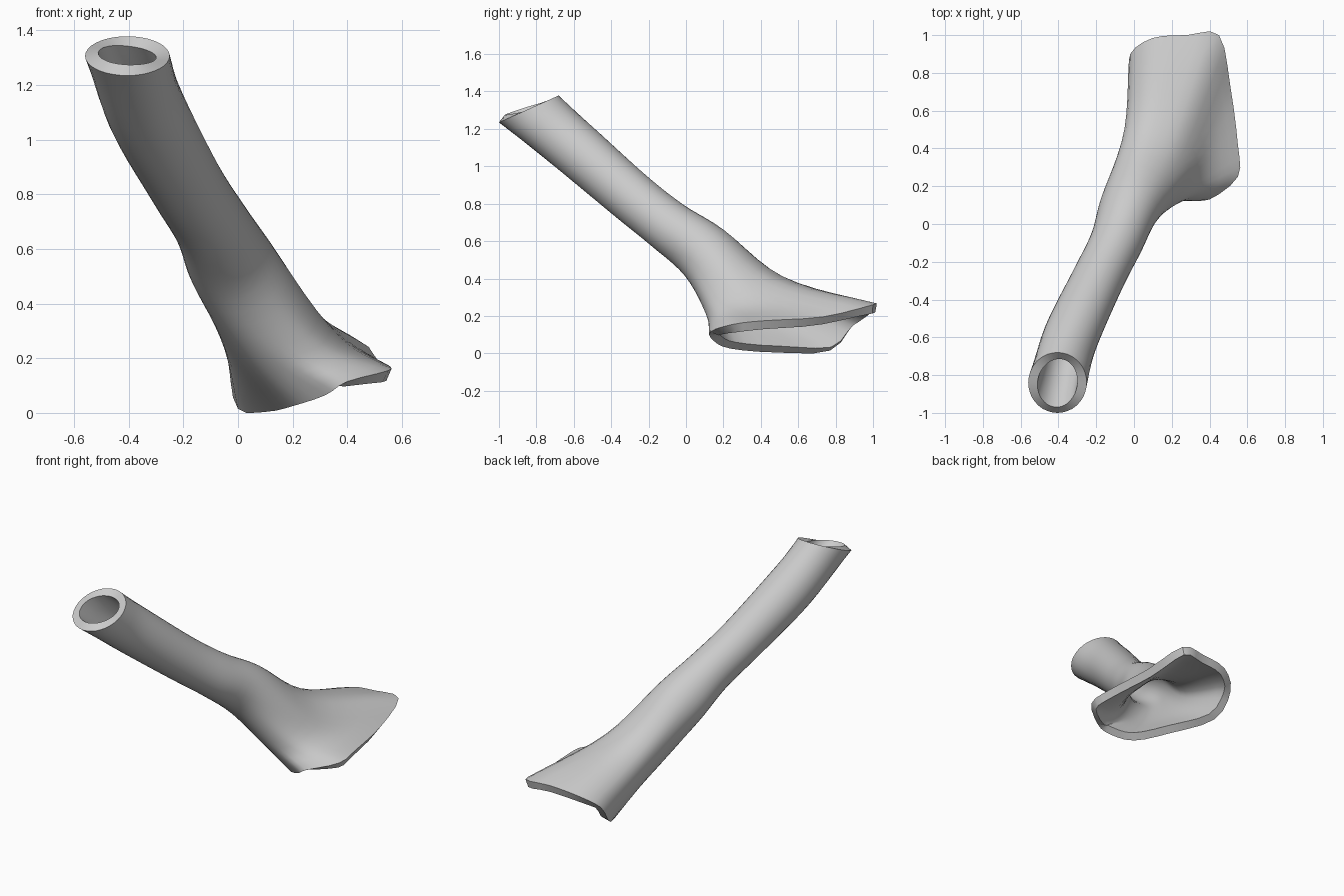
import bpy, bmesh, math
from mathutils import Vector

if "Cube" in bpy.data.objects:
    bpy.data.objects.remove(bpy.data.objects["Cube"])

SIDES = 12
AXIS = Vector((.31, .74, -.60)).normalized()
RIGHT = AXIS.cross(Vector((0, 0, 1))).normalized()
RIGHT = RIGHT if RIGHT.x > 0 else -RIGHT
UP = (Vector((0, 0, 1)) - AXIS * AXIS.z).normalized()


def ring(center, radius, u=RIGHT, v=UP):
    """Round section: starts at the upper side and goes towards +x."""
    c = Vector(center)
    return [c + (v * math.cos(a) + u * math.sin(a)) * radius
            for a in (2 * math.pi * i / SIDES for i in range(SIDES))]


def spline(p0, p1, p2, p3, t):
    return .5 * (2 * p1 + (p2 - p0) * t + (2 * p0 - 5 * p1 + 4 * p2 - p3) * t * t
                 + (3 * p1 - p0 - 3 * p2 + p3) * t ** 3)


def smooth_closed(pts, n):
    m = len(pts)
    return [spline(pts[i - 1], pts[i], pts[(i + 1) % m], pts[(i + 2) % m], k / n)
            for i in range(m) for k in range(n)]


def smooth_open(pts, n):
    p = [2 * pts[0] - pts[1]] + pts + [2 * pts[-1] - pts[-2]]
    out = [spline(*p[i:i + 4], k / n) for i in range(len(pts) - 1) for k in range(n)]
    return out + [pts[-1]]


# Flare section and the uneven open rim of the foot
flare = [(.14, .50, .42), (.25, .45, .40), (.33, .36, .33), (.33, .24, .29),
         (.30, .15, .25), (.22, .11, .22), (.13, .12, .20), (.05, .18, .19),
         (-.01, .30, .20), (-.05, .45, .24), (-.04, .52, .33), (.04, .53, .40)]
rim = [(.28, 1.0, .27), (.45, 1.0, .265), (.51, .73, .20), (.55, .42, .18),
       (.55, .25, .16), (.40, .13, .12), (.32, .15, .07), (.20, .24, .03),
       (.11, .48, .01), (.0, .77, .02), (-.02, .90, .17), (.10, .985, .25)]

# Slanted mouth, round tube, flare and rim
sections = [
    ring((-.405, -.84, 1.312), 1, Vector((.155, 0, 0)), Vector((0, .16, .072))),
    ring((-.335, -.60, 1.11), .147),
    ring((-.195, -.30, .85), .138),
    ring((-.095, -.10, .69), .140),
    ring((-.016, .10, .54), .162),
    [Vector(p) for p in flare],
    [Vector(p) for p in rim],
]
loops = [smooth_closed(s, 3) for s in sections]
columns = [smooth_open(list(c), 5) for c in zip(*loops)]

# Skin of the tube
bm = bmesh.new()
grid = [[bm.verts.new(p) for p in col] for col in columns]
for i, col in enumerate(grid):
    nxt = grid[(i + 1) % len(grid)]
    for j in range(len(col) - 1):
        bm.faces.new((col[j], col[j + 1], nxt[j + 1], nxt[j]))
bm.faces.ensure_lookup_table()
bm.normal_update()
# Make the faces point away from the tube's axis
face = bm.faces[0]
if face.normal.dot(face.calc_center_median() - Vector((-.405, -.84, 1.312))) < 0:
    bmesh.ops.reverse_faces(bm, faces=bm.faces[:])
mesh = bpy.data.meshes.new("flared_tube")
bm.to_mesh(mesh)
bm.free()
tube = bpy.data.objects.new("flared_tube", mesh)
bpy.context.collection.objects.link(tube)

# Wall thickness
wall = tube.modifiers.new("wall", 'SOLIDIFY')
wall.thickness = .05
wall.offset = -1

grey = bpy.data.materials.new("light grey")
grey.diffuse_color = (.6, .6, .6, 1)
grey.use_nodes = True
grey.node_tree.nodes["Principled BSDF"].inputs["Base Color"].default_value = grey.diffuse_color
mesh.materials.append(grey)

bpy.context.view_layer.objects.active = tube
tube.select_set(True)
bpy.ops.object.modifier_apply(modifier="wall")
bpy.ops.object.shade_smooth_by_angle(angle=math.radians(40))
# Rest the rim on the floor
mesh = tube.data
low = min(v.co.z for v in mesh.vertices)
for v in mesh.vertices:
    v.co.z -= low
